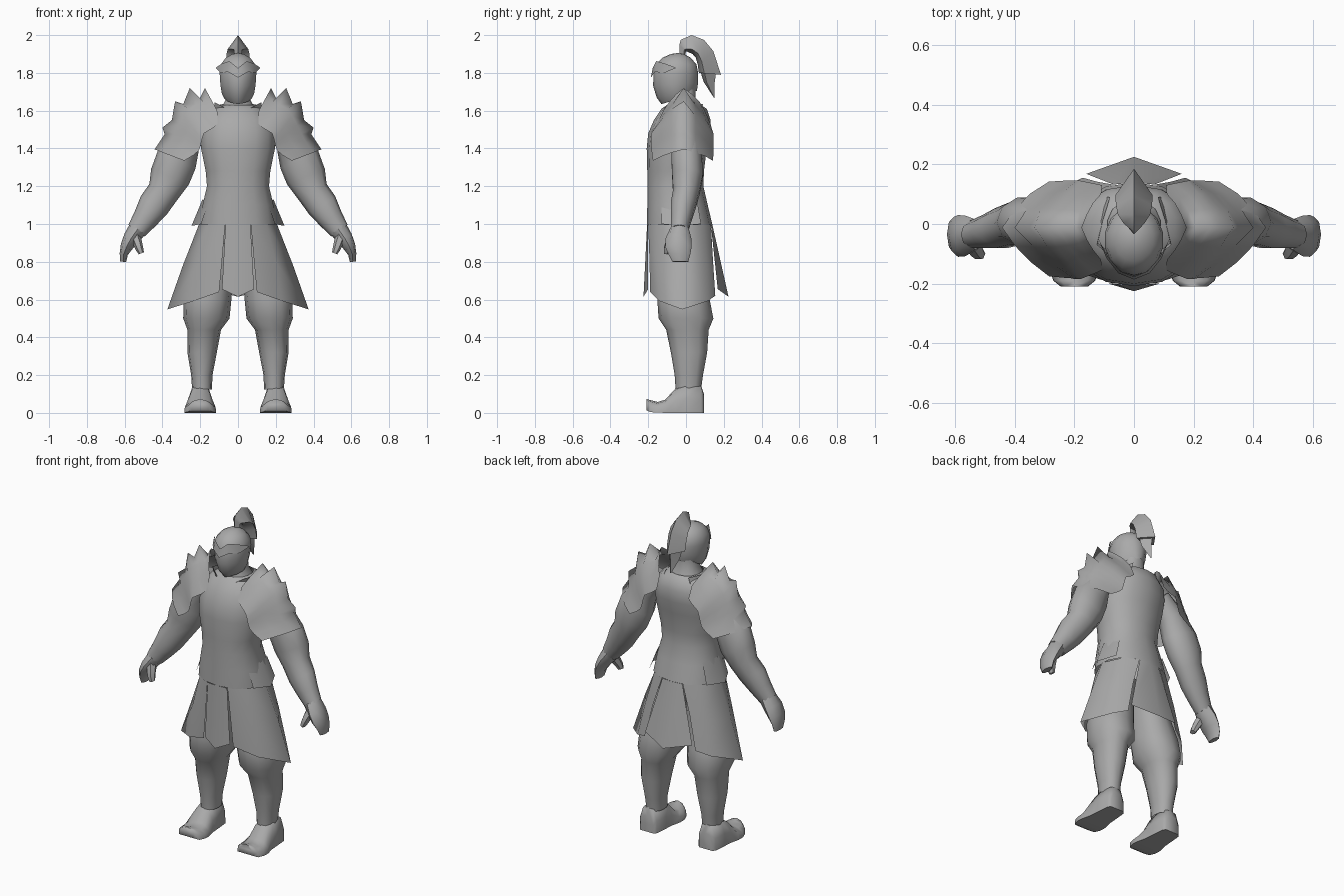
import bpy, bmesh, math
from mathutils import Vector

steel = bpy.data.materials.new("plain_grey")
steel.diffuse_color = (0.4, 0.4, 0.4, 1)


def grid(name, rows, closed=False, caps=False, mirror=False, angle=50):
    """Skin rows of points into one surface."""
    bm = bmesh.new()
    vs = [[bm.verts.new(p) for p in r] for r in rows]
    n = len(rows[0])
    for a, b in zip(vs, vs[1:]):
        for i in range(n if closed else n - 1):
            j = (i + 1) % n
            bm.faces.new((a[i], a[j], b[j], b[i]))
    if caps:
        bm.faces.new(vs[0])
        bm.faces.new(vs[-1][::-1])
    bmesh.ops.remove_doubles(bm, verts=bm.verts, dist=0.0005)
    bmesh.ops.recalc_face_normals(bm, faces=bm.faces)
    # Open sheets should face away from the body axis
    if not closed and sum(f.normal.dot(f.calc_center_median() * Vector((1, 1, 0))) for f in bm.faces) < 0:
        bmesh.ops.reverse_faces(bm, faces=bm.faces)
    me = bpy.data.meshes.new(name)
    bm.to_mesh(me)
    bm.free()
    me.materials.append(steel)
    ob = bpy.data.objects.new(name, me)
    bpy.context.collection.objects.link(ob)
    bpy.ops.object.select_all(action='DESELECT')
    ob.select_set(True)
    bpy.context.view_layer.objects.active = ob
    bpy.ops.object.shade_smooth_by_angle(angle=math.radians(angle))
    if mirror:
        ob.modifiers.new("Mirror", 'MIRROR')
    return ob


def spow(v, p):
    return math.copysign(abs(v) ** p, v)


def level(z, hx, yf, yb, cx=0, tilt=0, p=0.9, n=14):
    """Horizontal ring; tilt raises the back and lowers the front."""
    c, ry = (yf + yb) / 2, (yb - yf) / 2
    return [(cx + hx * spow(math.sin(a), p), c - ry * spow(math.cos(a), p), z - tilt * math.cos(a))
            for a in (2 * math.pi * i / n for i in range(n))]


def limb(path, n=10):
    """Rings (x, y, z, side radius, depth radius) square to a path in the xz plane."""
    rows = []
    for k, (x, y, z, r, d) in enumerate(path):
        a, b = path[max(k - 1, 0)], path[min(k + 1, len(path) - 1)]
        t = Vector((b[0] - a[0], 0, b[2] - a[2])).normalized()
        u = Vector((-t.z, 0, t.x))
        rows.append([Vector((x, y, z)) + u * r * math.cos(q) + Vector((0, d * math.sin(q), 0))
                     for q in (2 * math.pi * i / n for i in range(n))])
    return rows


# Tunic body and neck
grid("tunic", [level(*s) for s in (
    (0.995, 0.207, -0.206, 0.14), (1.1, 0.192, -0.205, 0.115), (1.2, 0.168, -0.205, 0.092),
    (1.28, 0.175, -0.205, 0.095), (1.4, 0.2, -0.208, 0.11), (1.48, 0.2, -0.2, 0.13),
    (1.55, 0.19, -0.17, 0.13), (1.61, 0.14, -0.13, 0.11), (1.63, 0.09, -0.1, 0.08))], closed=True)
grid("neck", [level(1.6, 0.1, -0.1, 0.08), level(1.66, 0.065, -0.08, 0.05), level(1.72, 0.06, -0.08, 0.05)], closed=True)
# Raised collar points
grid("collar", [[(0.06, -0.11, 1.61), (0.12, -0.06, 1.59), (0.13, 0.01, 1.59), (0.09, 0.09, 1.6)],
                [(0.07, -0.115, 1.615), (0.125, -0.07, 1.645), (0.105, 0.01, 1.63), (0.08, 0.09, 1.635)]], mirror=True)
# Flared hip tabs at the tunic hem
grid("hip_tab", [[(0.155, -0.13, 1.12), (0.188, -0.04, 1.13), (0.155, 0.06, 1.12)],
                 [(0.195, -0.13, 1.0), (0.246, -0.03, 0.99), (0.195, 0.08, 1.0)]], mirror=True)

# Skirt: pointed front and back flaps running on from the tunic, creased side panels
grid("front_flap", [[(-0.066, -0.2, 0.995), (0, -0.206, 0.995), (0.066, -0.2, 0.995)],
                    [(-0.085, -0.2, 0.655), (0, -0.225, 0.615), (0.085, -0.2, 0.655)]])
grid("back_flap", [[(-0.068, 0.132, 0.995), (0, 0.14, 0.995), (0.068, 0.132, 0.995)],
                   [(-0.16, 0.168, 0.655), (0, 0.225, 0.615), (0.16, 0.168, 0.655)]])
grid("side_panel", [
    [(0.068, -0.2, 0.997), (0.15, -0.158, 0.997), (0.207, -0.03, 0.997), (0.15, 0.095, 0.997), (0.07, 0.132, 0.997)],
    [(0.085, -0.193, 0.8), (0.2, -0.158, 0.8), (0.292, -0.02, 0.78), (0.2, 0.11, 0.8), (0.125, 0.142, 0.82)],
    [(0.1, -0.19, 0.64), (0.235, -0.14, 0.592), (0.374, -0.02, 0.548), (0.25, 0.115, 0.592), (0.172, 0.155, 0.62)],
], mirror=True, angle=110)

# Legs: baggy knees over narrow shins
grid("leg", [level(z, (o - i) / 2, f, b, cx=(o + i) / 2, n=12) for z, i, o, f, b in (
    (0.9, 0.01, 0.18, -0.13, 0.09), (0.72, 0.025, 0.25, -0.14, 0.1), (0.6, 0.035, 0.288, -0.152, 0.125),
    (0.5, 0.045, 0.29, -0.145, 0.145), (0.44, 0.09, 0.268, -0.105, 0.12), (0.32, 0.112, 0.268, -0.08, 0.112),
    (0.2, 0.135, 0.248, -0.06, 0.09), (0.125, 0.138, 0.243, -0.055, 0.08))],
     closed=True, mirror=True, angle=65)


# Shoes with upturned toes, lofted from heel to toe
def shoe_ring(y, w, lo, hi):
    c, m = 0.2, lo + (hi - lo) * 0.5
    return [(c - w, y, lo), (c - w * 0.97, y, m), (c - w * 0.62, y, hi - 0.008), (c, y, hi),
            (c + w * 0.62, y, hi - 0.008), (c + w * 0.97, y, m), (c + w, y, lo)]


grid("shoe", [shoe_ring(*s) for s in (
    (0.095, 0.045, 0.0, 0.1), (0.08, 0.058, 0.0, 0.145), (0, 0.065, 0.0, 0.15), (-0.055, 0.069, 0.0, 0.13),
    (-0.11, 0.082, 0.0, 0.07), (-0.15, 0.084, 0.002, 0.058), (-0.19, 0.07, 0.004, 0.068),
    (-0.21, 0.045, 0.015, 0.074))], closed=True, caps=True, mirror=True, angle=65)

# Arms, hands and thumbs
grid("arm", limb([
    (0.18, 0, 1.54, 0.06, 0.07), (0.27, 0, 1.45, 0.08, 0.075), (0.325, 0.004, 1.34, 0.11, 0.085),
    (0.36, 0.008, 1.25, 0.108, 0.085), (0.395, 0.002, 1.17, 0.085, 0.074), (0.445, -0.014, 1.1, 0.084, 0.07),
    (0.49, -0.025, 1.03, 0.068, 0.058), (0.537, -0.035, 0.965, 0.053, 0.048)]),
     closed=True, caps=True, mirror=True, angle=65)
grid("hand", limb([
    (0.53, -0.035, 0.975, 0.05, 0.05), (0.565, -0.04, 0.925, 0.043, 0.068), (0.59, -0.04, 0.88, 0.033, 0.07),
    (0.605, -0.035, 0.84, 0.022, 0.058), (0.608, -0.03, 0.8, 0.016, 0.042)], 8), closed=True, caps=True, mirror=True)
grid("thumb", limb([
    (0.55, -0.055, 0.95, 0.03, 0.035), (0.532, -0.08, 0.9, 0.025, 0.033), (0.522, -0.095, 0.87, 0.021, 0.026),
    (0.512, -0.1, 0.845, 0.015, 0.018)], 6), closed=True, caps=True, mirror=True)


# Shoulder guards: overlapping chevron plates with a spiked ridge
# Each row: ridge x, z; edge x, z; front and back edge y
def plate(rx, rz, ex, ez, f, b):
    def m(t, y, s):
        return (rx + (ex - rx) * t, y * s - 0.012 * (1 - s), rz + (ez - rz) * t)
    return [(ex, f, ez), m(0.6, f, 0.7), m(0.28, f, 0.38), (rx, -0.012, rz),
            m(0.28, b, 0.4), m(0.6, b, 0.74), (ex, b, ez)]


rows = [plate(*s) for s in (
    (0.175, 1.72, 0.11, 1.6, -0.12, 0.1), (0.205, 1.66, 0.108, 1.53, -0.155, 0.13),
    (0.255, 1.72, 0.13, 1.51, -0.165, 0.135), (0.29, 1.635, 0.18, 1.48, -0.185, 0.145),
    (0.333, 1.65, 0.19, 1.45, -0.185, 0.145), (0.35, 1.55, 0.197, 1.42, -0.185, 0.145),
    (0.4, 1.51, 0.207, 1.39, -0.182, 0.145), (0.388, 1.475, 0.235, 1.365, -0.18, 0.145),
    (0.442, 1.395, 0.285, 1.335, -0.175, 0.142))]
# Only the ridge is jagged: relax the columns beside it
guard = [r[:] for r in rows]
for k in range(1, len(rows) - 1):
    for c, own in ((1, 0.34), (2, 0.5), (4, 0.5), (5, 0.34)):
        sides = (Vector(rows[k - 1][c]) + Vector(rows[k + 1][c])) / 2
        guard[k][c] = sides.lerp(Vector(rows[k][c]), own)
grid("shoulder_guard", guard, mirror=True, angle=110)

# Helmet with a pointed chin and slanted lower rim
grid("helmet", [level(z, hx, f, b, tilt=t, p=p) for z, hx, f, b, t, p in (
    (1.67, 0.074, -0.13, 0.058, 0.035, 1.4), (1.695, 0.088, -0.155, 0.06, 0.026, 1.25),
    (1.74, 0.096, -0.174, 0.064, 0.008, 1.15), (1.8, 0.1, -0.172, 0.064, 0, 1.03),
    (1.845, 0.093, -0.158, 0.055, 0, 1), (1.88, 0.066, -0.125, 0.025, 0, 1),
    (1.9, 0.03, -0.08, -0.01, 0, 1), (1.905, 0.0, -0.045, -0.045, 0, 1))], closed=True)
# Winged brow plate
grid("brow_plate", [
    [(0, -0.176, 1.825), (0.045, -0.158, 1.862), (0.085, -0.112, 1.85), (0.117, -0.055, 1.828)],
    [(0, -0.186, 1.775), (0.052, -0.165, 1.805), (0.092, -0.115, 1.8), (0.117, -0.055, 1.825)]], mirror=True)


# Plume: stem, then a ridged crest sweeping backwards, widest near its underside
def crest(lo, hi, w):
    y, z = lo[0] * 0.75 + hi[0] * 0.25, lo[1] * 0.75 + hi[1] * 0.25
    return [(0, *hi), (w, y, z), (0, *lo), (-w, y, z)]


grid("plume", [crest(*s) for s in (
    ((-0.005, 1.89), (-0.035, 1.89), 0.018), ((0.0, 1.915), (-0.035, 1.95), 0.022),
    ((0.012, 1.91), (-0.028, 1.975), 0.035), ((0.035, 1.9), (0.03, 2.0), 0.055),
    ((0.052, 1.88), (0.095, 1.975), 0.06), ((0.062, 1.845), (0.145, 1.915), 0.062),
    ((0.068, 1.8), (0.185, 1.79), 0.062))], closed=True, caps=True)
grid("plume_tip", [crest(*s) for s in (
    ((0.075, 1.81), (0.16, 1.81), 0.045), ((0.095, 1.75), (0.152, 1.75), 0.035),
    ((0.148, 1.668), (0.152, 1.668), 0.004))], closed=True, caps=True)
